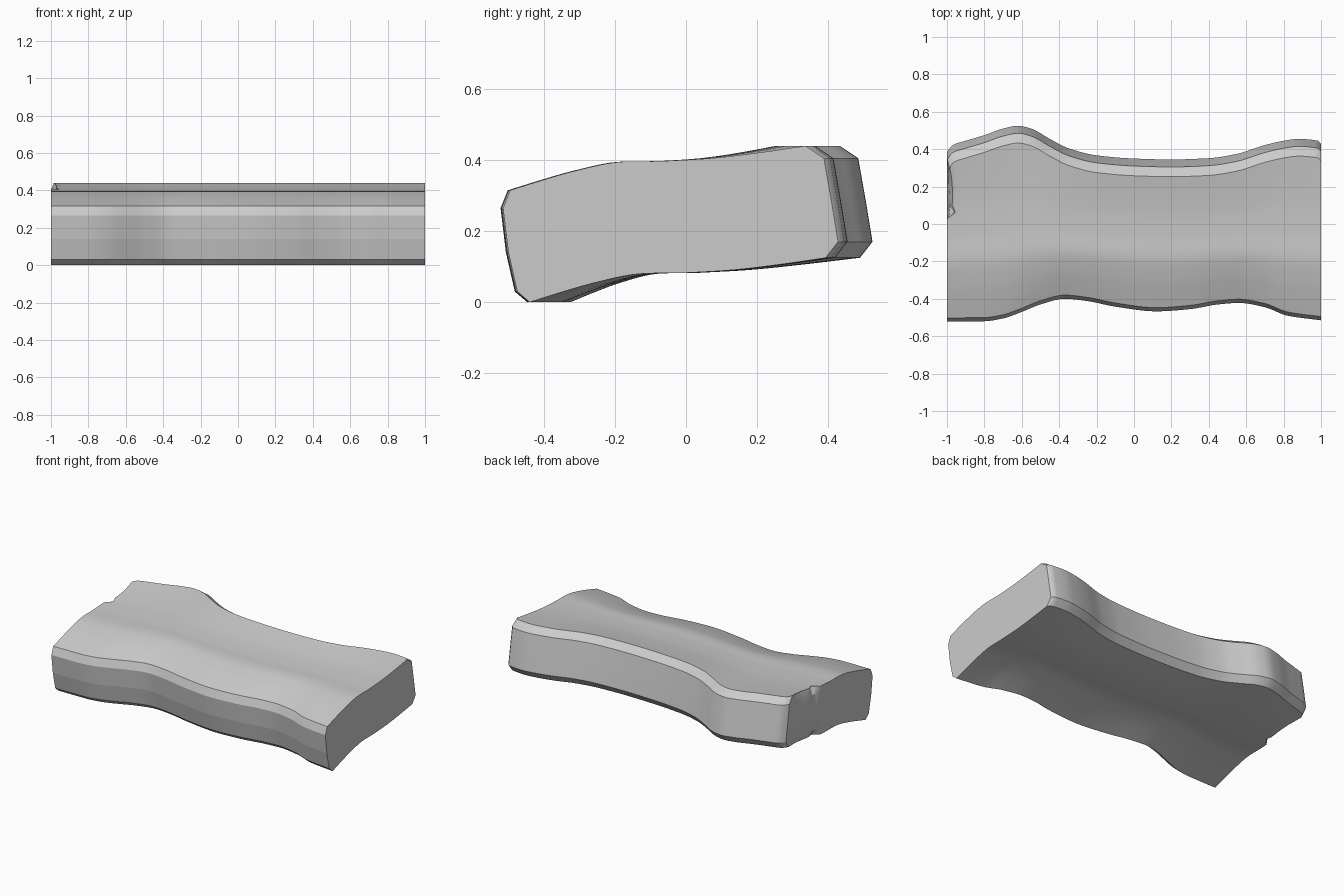
import bpy, bmesh

if "Cube" in bpy.data.objects:
    bpy.data.objects.remove(bpy.data.objects["Cube"])

# outlines in plan: (x, y) of the front and back edges
FRONT = [(-1, -.522), (-.8, -.52), (-.7, -.505), (-.6, -.47), (-.5, -.43), (-.37, -.40), (-.25, -.412),
         (-.1, -.442), (.12, -.467), (.3, -.455), (.45, -.43), (.56, -.422), (.7, -.445), (.82, -.49), (1, -.515)]
BACK = [(-1, .385), (-.97, .422), (-.9, .445), (-.8, .475), (-.7, .51), (-.62, .525), (-.55, .51), (-.45, .455),
        (-.35, .405), (-.2, .367), (0, .35), (.2, .345), (.4, .352), (.55, .375), (.7, .422), (.8, .445),
        (.88, .455), (.985, .445), (1, .428)]
# edge profiles, bottom to top: (inset from outline, z)
FP = [(.075, 0), (.04, .03), (.015, .14), (0, .265), (.02, .315)]
BP = [(.035, .125), (0, .17), (.018, .28), (.04, .405), (.092, .44)]
# upward wave of the slab across its depth, and worn recess in the left end
HUMP = [(0, 0), (.1, .016), (.2, .029), (.32, .037), (.5, .02), (.7, .006), (.85, .002), (1, 0)]
CHIP = [(-1, 0), (.03, 0), (.06, .045), (.1, .028), (.18, .03), (.25, .024), (.33, .008), (.37, 0), (1, 0)]


def linear(pts, x):
    for (a, p), (b, q) in zip(pts, pts[1:]):
        if x <= b:
            return p + (q - p) * (x - a) / (b - a)
    return pts[-1][1]


def smooth(pts, x):
    """Cubic through the points, with limited slopes at turning points."""
    d = [(q[1] - p[1]) / (q[0] - p[0]) for p, q in zip(pts, pts[1:])]
    m = [d[0]] + [2 * a * b / (a + b) if a * b > 0 else 0 for a, b in zip(d, d[1:])] + [d[-1]]
    for i in range(len(d)):
        (a, p), (b, q) = pts[i], pts[i + 1]
        if x <= b or i == len(d) - 1:
            h = b - a
            t = (x - a) / h
            return (p * (1 + 2 * t) * (1 - t) ** 2 + m[i] * h * t * (1 - t) ** 2
                    + q * t * t * (3 - 2 * t) + m[i + 1] * h * t * t * (t - 1))


xs = [-1, -.985] + [-.97 + 1.955 * i / 90 for i in range(91)] + [1]
NX, NY, NR = len(xs), 41, len(FP)


def point(i, j, r):
    x, u = xs[i], j / (NY - 1)
    # reference section, then edge offsets that fade towards the middle
    y0, y1 = -.525 + FP[r][0], .525 - BP[r][0]
    y = y0 + (y1 - y0) * u
    y += (smooth(FRONT, x) + .525) * (1 - u) ** 2 + (smooth(BACK, x) - .525) * u ** 2
    z = FP[r][1] * (1 - u) + BP[r][1] * u + smooth(HUMP, u)
    if i < 2:
        x += linear(CHIP, y) * (1, .35, 0, .35, 1)[r] * (1, .6)[i]
    elif i < 5 and r in (0, 4):
        x += linear(CHIP, y) * (.45, .2, .1)[i - 2]
    return x, y, z


# slab: outer skin of a deformed box grid
bm = bmesh.new()
cache = {}


def vert(*k):
    if k not in cache:
        cache[k] = bm.verts.new(point(*k))
    return cache[k]


def skin(fn, na, nb):
    for a in range(na - 1):
        for b in range(nb - 1):
            bm.faces.new([vert(*fn(a, b)), vert(*fn(a + 1, b)), vert(*fn(a + 1, b + 1)), vert(*fn(a, b + 1))])


for end in (0, 1):
    skin(lambda a, b: (a, b, end * (NR - 1)), NX, NY)
    skin(lambda a, b: (a, end * (NY - 1), b), NX, NR)
    skin(lambda a, b: (end * (NX - 1), a, b), NY, NR)
bmesh.ops.recalc_face_normals(bm, faces=bm.faces)

# keep the long side facets and the end rims crisp
for f in bm.faces:
    f.smooth = True
key = {v: k for k, v in cache.items()}
for e in bm.edges:
    a, b = key[e.verts[0]], key[e.verts[1]]
    side = a[1] == b[1] and a[1] in (0, NY - 1) and a[2] == b[2]
    rim = a[0] == b[0] and a[0] in (0, NX - 1) and e.calc_face_angle(0) > .5
    e.smooth = not (side or rim)

mesh = bpy.data.meshes.new("wavy_slab")
bm.to_mesh(mesh)
bm.free()
slab = bpy.data.objects.new("wavy_slab", mesh)
bpy.context.collection.objects.link(slab)
